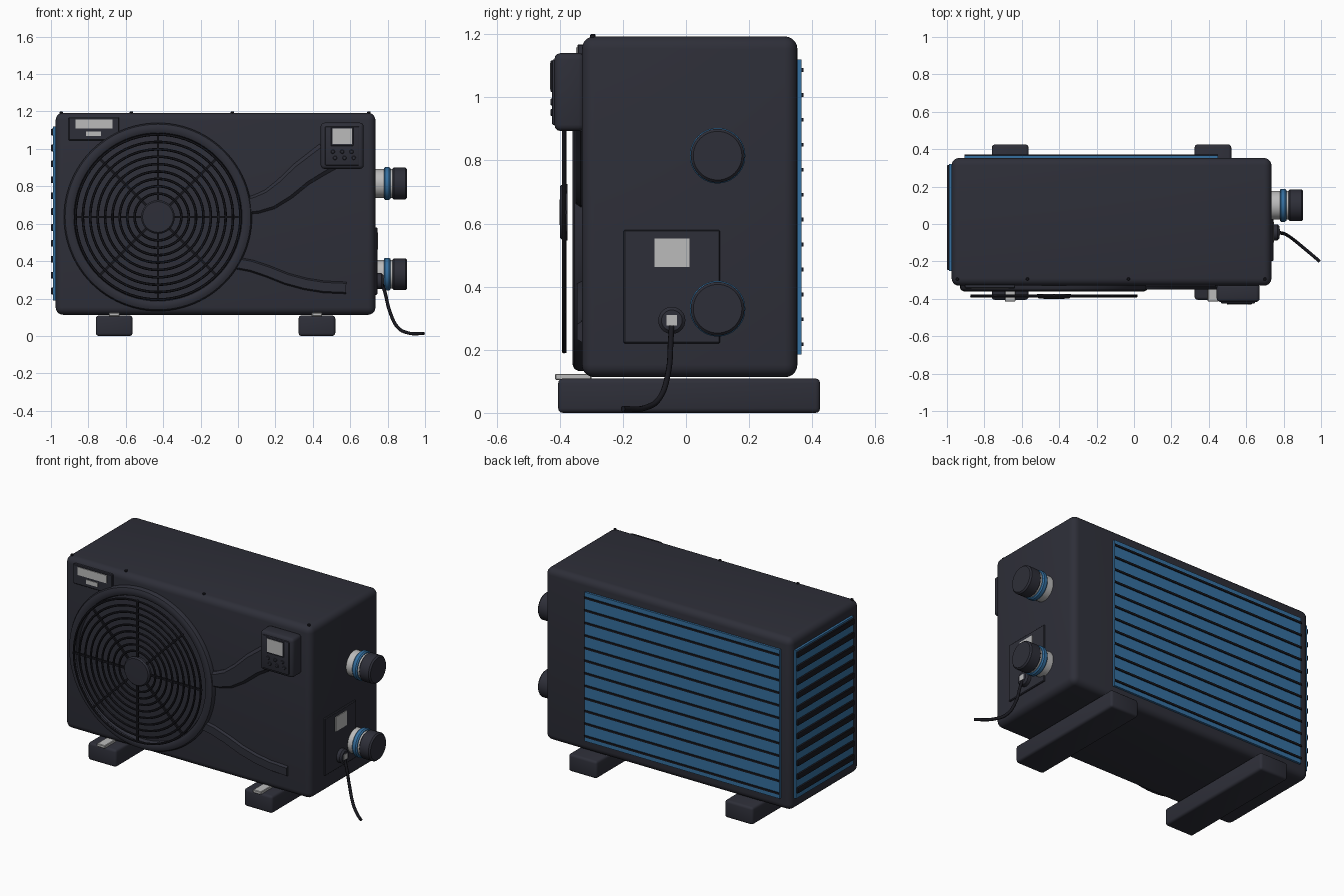
import bpy, bmesh, math
from mathutils import Vector

cube = bpy.data.objects.get("Cube")
if cube:
    bpy.data.objects.remove(cube, do_unlink=True)


def material(name, rgb, rough=0.6):
    m = bpy.data.materials.new(name)
    m.use_nodes = True
    m.diffuse_color = (*rgb, 1)
    node = m.node_tree.nodes["Principled BSDF"]
    node.inputs["Base Color"].default_value = (*rgb, 1)
    node.inputs["Roughness"].default_value = rough
    return m


NAVY = material("dark slate", (0.027, 0.028, 0.040))
BLACK = material("near black", (0.009, 0.009, 0.013))
BLUE = material("fin blue", (0.035, 0.16, 0.35))
GREY = material("light grey", (0.5, 0.5, 0.5))


def finish(name, bm, mat):
    bmesh.ops.recalc_face_normals(bm, faces=bm.faces[:])
    mesh = bpy.data.meshes.new(name)
    bm.to_mesh(mesh)
    bm.free()
    mesh.materials.append(mat)
    mesh.shade_smooth()
    mesh.set_sharp_from_angle(angle=math.radians(35))
    ob = bpy.data.objects.new(name, mesh)
    bpy.context.collection.objects.link(ob)
    return ob


def box(name, x, y, z, mat, bevel=0.0, seg=3):
    """Box from three (low, high) ranges."""
    bm = bmesh.new()
    bmesh.ops.create_cube(bm, size=1)
    for v in bm.verts:
        v.co = [lo + (c + 0.5) * (hi - lo) for c, (lo, hi) in zip(v.co, (x, y, z))]
    if bevel:
        bmesh.ops.bevel(bm, geom=bm.edges[:], offset=bevel, segments=seg,
                        profile=0.5, affect='EDGES')
    return finish(name, bm, mat)


AXES = {"front": (Vector((0, -1, 0)), Vector((1, 0, 0)), Vector((0, 0, 1))),
        "side": (Vector((1, 0, 0)), Vector((0, 1, 0)), Vector((0, 0, 1))),
        "up": (Vector((0, 0, 1)), Vector((1, 0, 0)), Vector((0, 1, 0)))}


def lathe(name, facing, centre, profile, mat, n=48, closed=False):
    """Turn (radius, height) points around the facing axis."""
    axis, u, v = AXES[facing]
    bm = bmesh.new()
    rows = []
    for k in range(n):
        a = 2 * math.pi * k / n
        d = u * math.cos(a) + v * math.sin(a)
        rows.append([bm.verts.new(Vector(centre) + axis * h + d * r) for r, h in profile])
    m = len(profile)
    for k in range(n):
        p, q = rows[k], rows[(k + 1) % n]
        for i in range(m if closed else m - 1):
            j = (i + 1) % m
            bm.faces.new((p[i], p[j], q[j], q[i]))
    bmesh.ops.remove_doubles(bm, verts=bm.verts[:], dist=1e-5)
    return finish(name, bm, mat)


def disc(name, facing, centre, r, h, mat, edge=0.005, n=48):
    return lathe(name, facing, centre,
                 [(0, 0), (r, 0), (r, h - edge), (r - edge, h), (0, h)], mat, n)


def strip(name, centres, half, y0, y1, mat):
    """Raised band following (x, z) points, with a softened front edge."""
    bm = bmesh.new()
    rows = []
    for i, c in enumerate(centres):
        a, b = centres[max(i - 1, 0)], centres[min(i + 1, len(centres) - 1)]
        t = Vector((b[0] - a[0], b[1] - a[1])).normalized()
        side = Vector((-t.y, t.x))
        w = half[0] + (half[1] - half[0]) * i / (len(centres) - 1)
        row = []
        for s, y in ((-1, y0), (-1, (y0 + y1) / 2), (-0.75, y1),
                     (0.75, y1), (1, (y0 + y1) / 2), (1, y0)):
            p = Vector(c) + side * w * s
            row.append(bm.verts.new((p.x, y, p.y)))
        rows.append(row)
    for p, q in zip(rows, rows[1:]):
        for i in range(6):
            j = (i + 1) % 6
            bm.faces.new((p[i], p[j], q[j], q[i]))
    bm.faces.new(rows[0])
    bm.faces.new(rows[-1])
    return finish(name, bm, mat)


# Cabinet and its top screws
FRONT, SIDE = -0.33, 0.735
box("cabinet", (-0.975, SIDE), (FRONT, 0.353), (0.113, 1.193), NAVY, 0.04, 5)
for i, x in enumerate((-0.945, -0.57, -0.03, 0.70)):
    disc(f"top_screw_{i}", "up", (x, -0.295, 1.185), 0.009, 0.015, BLACK, 0.003, 12)

# Feet with metal brackets
for side, x in (("right", -0.662), ("left", 0.422)):
    box(f"{side}_foot", (x - 0.098, x + 0.098), (-0.405, 0.425), (0, 0.109), NAVY, 0.015)
    box(f"{side}_foot_bracket", (x - 0.028, x + 0.028), (-0.415, -0.30),
        (0.105, 0.124), GREY, 0.003, 1)

# Rear heat exchanger
box("rear_fins", (-0.907, 0.448), (0.34, 0.366), (0.185, 1.12), BLUE)
for i in range(12):
    z = 0.2175 + i * 0.079
    box(f"rear_bar_{i}", (-0.907, 0.448), (0.36, 0.372), (z - 0.006, z + 0.006), BLACK)

# Side heat exchanger
box("side_fins", (-0.989, -0.96), (-0.25, 0.32), (0.19, 1.12), BLUE)
for i in range(11):
    z = 0.24 + i * 0.085
    box(f"side_bar_{i}", (-1.0, -0.98), (-0.245, 0.315), (z - 0.018, z + 0.018),
        BLACK, 0.005, 2)

# Fan shroud, guard rings, spokes and hub
FX, FZ = -0.428, 0.636
lathe("fan_shroud", "front", (FX, FRONT, FZ),
      [(0.503, -0.01), (0.503, 0.012), (0.496, 0.024), (0.482, 0.03), (0.462, 0.03),
       (0.450, 0.024), (0.445, 0.012), (0.445, -0.01)], NAVY, 96, True)
for i in range(9):
    r = 0.125 + i * 0.0395
    lathe(f"guard_ring_{i}", "front", (FX, -0.387, FZ),
          [(r + 0.007 * math.cos(a), 0.007 * math.sin(a))
           for a in (k * math.pi / 3 for k in range(6))], BLACK, 72, True)
for i in range(8):
    spoke = box(f"guard_spoke_{i}", (0.07, 0.446), (-0.006, 0.006), (-0.006, 0.006), BLACK)
    spoke.location = (FX, -0.384, FZ)
    spoke.rotation_euler = (0, -i * math.pi / 4, 0)
lathe("fan_hub", "front", (FX, -0.375, FZ),
      [(0, 0), (0.09, 0), (0.09, 0.015), (0.082, 0.024), (0, 0.026)], NAVY)

# Sweeping bands on the front
strip("upper_band", [(0.05, 0.695), (0.10, 0.705), (0.17, 0.73), (0.25, 0.785),
                     (0.34, 0.865), (0.42, 0.92), (0.48, 0.96)],
      (0.045, 0.08), FRONT + 0.01, -0.35, NAVY)
strip("lower_band", [(-0.01, 0.39), (0.07, 0.375), (0.16, 0.345), (0.26, 0.305),
                     (0.36, 0.278), (0.46, 0.262), (0.578, 0.257)],
      (0.032, 0.032), FRONT + 0.01, -0.345, NAVY)

# Control box with screen and buttons
box("control_box", (0.442, 0.672), (-0.417, -0.32), (0.893, 1.14), NAVY, 0.02)
box("control_face", (0.465, 0.648), (-0.425, -0.41), (0.912, 1.12), NAVY, 0.006, 2)
box("screen_frame", (0.496, 0.618), (-0.429, -0.42), (1.016, 1.117), NAVY, 0.003, 1)
box("screen", (0.504, 0.610), (-0.431, -0.42), (1.025, 1.108), GREY)
for i in range(6):
    x, z = 0.507 + i % 3 * 0.05, 0.985 - i // 3 * 0.033
    disc(f"button_{i}", "front", (x + i // 3 * 0.012, -0.422, z), 0.011, 0.008, NAVY, 0.003, 16)

# Front rating label
box("label_plate", (-0.905, -0.635), (-0.344, FRONT + 0.01), (1.045, 1.168), NAVY, 0.004, 1)
box("label_upper", (-0.87, -0.67), (-0.348, -0.34), (1.108, 1.158), GREY)
box("label_lower", (-0.812, -0.732), (-0.348, -0.34), (1.068, 1.094), GREY)

# Service panel on the pipe side, with cable gland
box("service_panel", (SIDE - 0.01, 0.745), (-0.198, 0.108), (0.22, 0.58), NAVY, 0.004, 1)
box("service_label", (0.74, 0.749), (-0.10, 0.011), (0.462, 0.553), GREY)
disc("cable_gland", "side", (0.735, -0.045, 0.293), 0.043, 0.042, NAVY, 0.01, 32)
box("gland_label", (0.772, 0.78), (-0.062, -0.028), (0.277, 0.310), GREY)

# Water connections
for name, z in (("upper", 0.815), ("lower", 0.33)):
    c = (SIDE - 0.01, 0.10, z)
    disc(f"{name}_pipe", "side", c, 0.077, 0.108, GREY)
    lathe(f"{name}_union_ring", "side", c,
          [(0.07, 0.055), (0.082, 0.055), (0.088, 0.062), (0.088, 0.082),
           (0.082, 0.09), (0.07, 0.09)], BLUE, 48, True)
    lathe(f"{name}_pipe_cap", "side", c,
          [(0, 0.102), (0.079, 0.102), (0.085, 0.108), (0.085, 0.17),
           (0.077, 0.179), (0, 0.179)], NAVY)

# Power cable
curve = bpy.data.curves.new("power_cable", 'CURVE')
curve.dimensions = '3D'
curve.bevel_depth = 0.009
curve.bevel_resolution = 2
curve.use_fill_caps = True
curve.materials.append(BLACK)
path = [(0.768, -0.045, 0.285), (0.785, -0.048, 0.235), (0.812, -0.056, 0.13),
        (0.855, -0.085, 0.045), (0.91, -0.13, 0.016), (0.993, -0.2, 0.013)]
spline = curve.splines.new('BEZIER')
spline.bezier_points.add(len(path) - 1)
for point, co in zip(spline.bezier_points, path):
    point.co = co
    point.handle_left_type = point.handle_right_type = 'AUTO'
bpy.context.collection.objects.link(bpy.data.objects.new("power_cable", curve))
